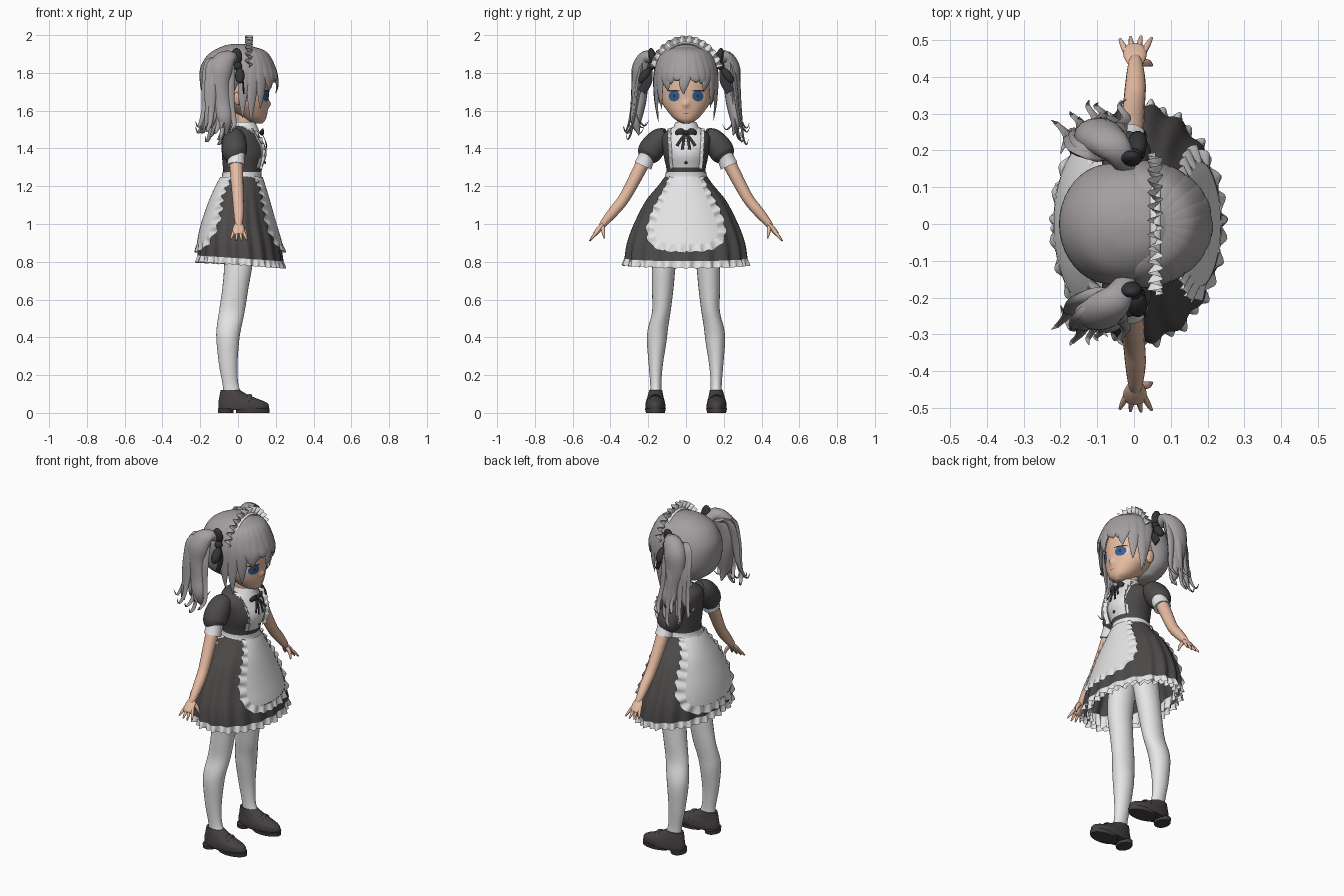
import bpy, bmesh, math, random
from math import sin, cos, pi, radians
from mathutils import Vector

random.seed(4)
cube = bpy.data.objects.get("Cube")
if cube:
    bpy.data.objects.remove(cube)


def material(name, r, g, b):
    m = bpy.data.materials.new(name)
    m.use_nodes = True
    m.diffuse_color = (r, g, b, 1)
    bsdf = next(n for n in m.node_tree.nodes if n.type == "BSDF_PRINCIPLED")
    bsdf.inputs["Base Color"].default_value = (r, g, b, 1)
    return m


SKIN = material("skin", .8, .5, .36)
HAIR = material("grey hair", .37, .345, .35)
WHITE = material("white cloth", .85, .85, .86)
DRESS = material("dark dress", .075, .068, .068)
SHOE = material("dark leather", .06, .052, .054)
RIBBON = material("black ribbon", .035, .034, .038)
BLUE = material("blue iris", .035, .12, .3)
LIP = material("lip", .42, .16, .13)
made = []


def add(name, bm, mat):
    bmesh.ops.recalc_face_normals(bm, faces=bm.faces)
    me = bpy.data.meshes.new(name)
    bm.to_mesh(me)
    bm.free()
    me.materials.append(mat)
    ob = bpy.data.objects.new(name, me)
    bpy.context.collection.objects.link(ob)
    made.append(ob)
    return ob


def grid(name, rows, mat, wrap=True, cap=True):
    bm = bmesh.new()
    vs = [[bm.verts.new(p) for p in row] for row in rows]
    n = len(rows[0])
    for a, b in zip(vs, vs[1:]):
        for j in range(n if wrap else n - 1):
            k = (j + 1) % n
            bm.faces.new((a[j], a[k], b[k], b[j]))
    if wrap and cap:
        bm.faces.new(vs[0])
        bm.faces.new(vs[-1])
    return add(name, bm, mat)


def spline(pts, k=5):
    """Smooth curve through points of any dimension."""
    p = [Vector(q) for q in pts]
    p = [p[0]] + p + [p[-1]]
    out = []
    for a, b, c, d in zip(p, p[1:], p[2:], p[3:]):
        for i in range(k):
            t = i / k
            out.append(b + (c - a) * (t / 2) + (a * 2 - b * 5 + c * 4 - d) * (t * t / 2)
                       + (b * 3 - a - c * 3 + d) * (t ** 3 / 2))
    return out + [p[-1]]


def loft(name, rings, mat, n=32, k=4, cap=True):
    """Horizontal ellipses: z, back x, front x, half width, centre y."""
    rows = []
    for z, xb, xf, w, cy in spline([tuple(r) + (0,) * (5 - len(r)) for r in rings], k):
        rows.append([((xb + xf) / 2 + (xf - xb) / 2 * cos(2 * pi * j / n),
                      cy + w * sin(2 * pi * j / n), z) for j in range(n)])
    return grid(name, rows, mat, cap=cap)


def sweep(name, pts, mat, flat=1, up=(1, 0, 0), n=10, k=5):
    """Tapered tube through x, y, z, radius."""
    path, rows = spline(pts, k), []
    for i, p in enumerate(path):
        t = (path[min(i + 1, len(path) - 1)] - path[max(i - 1, 0)]).xyz.normalized()
        a = Vector(up)
        a = (a - t * a.dot(t)).normalized()
        b = t.cross(a) * flat
        r = max(p[3], .001)
        rows.append([p.xyz + (a * cos(2 * pi * j / n) + b * sin(2 * pi * j / n)) * r for j in range(n)])
    return grid(name, rows, mat)


def ball(name, loc, size, mat, tilt=0):
    bm = bmesh.new()
    bmesh.ops.create_uvsphere(bm, u_segments=16, v_segments=10, radius=1)
    ob = add(name, bm, mat)
    ob.location, ob.scale, ob.rotation_euler = loc, size, (tilt, 0, 0)
    return ob


def ruffle(name, inner, outs, waves):
    """Wavy white strip, one wave for every eight points."""
    steps = list(zip(inner, outs, waves))
    mid = [p + o * .55 + w * sin(i * pi / 4) * .7 for i, (p, o, w) in enumerate(steps)]
    rim = [p + o * (1 + .08 * cos(i * pi / 4)) + w * sin(i * pi / 4) for i, (p, o, w) in enumerate(steps)]
    return grid(name, [inner, mid, rim], WHITE, wrap=False)


# Skirt, hem and aprons share one bell surface
BELL = spline([(1.26, -.078, .118, .105), (1.2, -.11, .137, .15), (1.12, -.145, .16, .215),
               (1, -.185, .193, .275), (.9, -.205, .222, .31), (.818, -.208, .236, .322)])


def lookup(table, z):
    for a, b in zip(table, table[1:]):
        if min(a[0], b[0]) <= z <= max(a[0], b[0]):
            return a.lerp(b, (z - a[0]) / (b[0] - a[0]))
    return table[-1]


def skirt_point(ang, row):
    z, xb, xf, w = row
    d = (1.26 - z) / .44
    f = 1 + .025 * d * cos(18 * ang)
    return Vector(((xb + xf) / 2 + (xf - xb) / 2 * f * cos(ang), w * f * sin(ang), z - .015 * d * cos(ang)))


def apron_point(y, z, front, off=.03):
    _, xb, xf, w = lookup(BELL, z)
    f = 1 + off
    s = max(-1, min(1, y / (w * f)))
    x = (xb + xf) / 2 + front * (xf - xb) / 2 * f * math.sqrt(1 - s * s) + front * .006
    return Vector((x, y, z))


turn = [2 * pi * i / 288 for i in range(289)]
grid("skirt", [[skirt_point(a, r) for a in turn[:-1]] for r in BELL], DRESS, cap=False)
radial = [Vector((cos(a), sin(a), 0)) for a in turn]
ruffle("hem_ruffle", [skirt_point(a, BELL[-1]) for a in turn],
       [r * .006 - Vector((0, 0, .036)) for r in radial], [r * .01 for r in radial])
ruffle("petticoat_ruffle", [skirt_point(a, BELL[-4]) - r * .022 for a, r in zip(turn, radial)],
       [r * -.004 - Vector((0, 0, .075)) for r in radial], [r * .009 for r in radial])

outline = [(.075, 1.25), (.09, 1.19), (.118, 1.12), (.145, 1.05), (.168, .97), (.15, .915), (.08, .895), (0, .893)]
for label, front, wide in (("front", 1, 1), ("back", -1, 1.25)):
    half = [Vector((p.x * wide, p.y)) for p in spline(outline, 12)]
    grid(label + "_apron", [[apron_point(p.x * u / 8, p.y, front) for u in range(-8, 9)] for p in half],
         WHITE, wrap=False)
    edge = half + [Vector((-p.x, p.y)) for p in half[-2::-1]]
    inner, outs, waves = [], [], []
    for i, p in enumerate(edge):
        t = (edge[min(i + 1, len(edge) - 1)] - edge[max(i - 1, 0)]).normalized()
        grow = .042 * min(1, .35 + min(i, len(edge) - 1 - i) / 52)
        q = p + Vector((t.y, -t.x)) * -grow
        base = apron_point(p.x, p.y, front, .035)
        inner.append(base)
        outs.append(apron_point(q.x, q.y, front, .045) - base)
        waves.append(Vector((front * .008, .004 if p.x > 0 else -.004, 0)))
    ruffle(label + "_apron_ruffle", inner, outs, waves)
loft("waistband", [(1.225, -.1, .132, .128), (1.25, -.086, .124, .112), (1.275, -.083, .125, .107)], WHITE, cap=False)

# Bodice with white bib
bodice = loft("bodice", [(1.25, -.076, .117, .1), (1.3, -.08, .13, .105), (1.36, -.085, .15, .118),
                         (1.41, -.087, .145, .125), (1.46, -.085, .118, .128), (1.495, -.075, .1, .1),
                         (1.52, -.04, .085, .055)], DRESS, n=64, k=5)
bodice.data.materials.append(WHITE)
for p in bodice.data.polygons:
    c = p.center
    if c.x > .03 and abs(c.y) < .078 and c.z > 1.3:
        p.material_index = 1
ball("button", (.143, 0, 1.325), (.006, .008, .008), RIBBON)
sweep("neck", [(.025, 0, 1.46, .05), (.03, 0, 1.53, .045), (.03, 0, 1.6, .05)], SKIN, n=20)
loft("collar", [(1.478, -.05, .118, .085), (1.51, -.035, .105, .068), (1.54, -.02, .09, .055)], WHITE, cap=False)

# Head with a small raised nose, and hair cap
FACE = [(1.533, .07, .128, .018), (1.555, .03, .147, .06), (1.6, -.03, .157, .1), (1.65, -.09, .16, .13),
        (1.72, -.13, .166, .138), (1.8, -.13, .155, .13), (1.88, -.09, .12, .09)]
head = loft("head", FACE, SKIN, n=72, k=7)
for v in head.data.vertices:
    if v.co.x > .1:
        v.co.x += .015 * math.exp(-(v.co.y / .016) ** 2 - ((v.co.z - 1.635) / .018) ** 2)
loft("hair_cap", [(1.595, -.11, -.02, .07), (1.64, -.165, .01, .125), (1.7, -.193, .035, .153),
                  (1.78, -.204, .09, .165), (1.84, -.195, .15, .16), (1.9, -.155, .13, .13),
                  (1.94, -.085, .08, .075), (1.953, -.03, .03, .015)], HAIR, n=40)
FACE_FINE = spline(FACE, 7)


def face_plate(name, y, z, ry, rz, lift, mat):
    def on(r, a):
        py, pz = y + ry * r * cos(a), z + rz * r * sin(a)
        _, xb, xf, w = lookup(FACE_FINE, pz)
        return ((xb + xf) / 2 + (xf - xb) / 2 * math.sqrt(max(0, 1 - (py / w) ** 2)) + lift, py, pz)
    grid(name, [[on(r, 2 * pi * j / 20) for j in range(20)] for r in (1, .66, .33, .02)], mat)


face_plate("mouth", 0, 1.586, .018, .003, .003, LIP)

# Fringe: flat tapered locks around the forehead
tips = (1.695, 1.755, 1.73, 1.69, 1.62, 1.54, 1.57)
for i in range(-6, 7):
    a = radians(14 * i)
    tip = tips[abs(i)] + random.uniform(-.015, .015)
    lean = a + random.uniform(-.1, .1)
    pts = [(.05 + .02 * cos(a), .03 * sin(a), 1.935, .018), (.02 + .128 * cos(a), .12 * sin(a), 1.902, .034),
           (.02 + .175 * cos(a), .16 * sin(a), 1.81, .036),
           (.02 + .188 * cos(lean), .163 * sin(lean), (1.78 + tip) / 2, .023),
           (.02 + .178 * cos(lean), .152 * sin(lean), tip, .001)]
    sweep("fringe_lock", pts, HAIR, flat=.3, up=(-sin(a), cos(a), 0))

# Frilled headband
arch = [radians(-74 + 148 * i / 104) for i in range(105)]
spokes = [Vector((0, sin(a), cos(a))) for a in arch]
band = [Vector((.058, .16 * s.y, 1.775 + .182 * s.z)) for s in spokes]
sweep("headband", [tuple(p) + (.014,) for p in band[::8]], WHITE, flat=.5, k=3)
ruffle("headband_frill", band, [s * .039 for s in spokes], [Vector((.022, 0, 0))] * len(band))

for side, s in (("left", 1), ("right", -1)):
    def part(name, pts, mat, **kw):
        return sweep(side + "_" + name, [(p[0], p[1] * s) + tuple(p[2:]) for p in pts], mat, **kw)

    def blob(name, loc, size, mat, tilt=0):
        return ball(side + "_" + name, (loc[0], loc[1] * s, loc[2]), size, mat, tilt * s)

    # Eye and ear
    face_plate(side + "_eye_white", s * .065, 1.676, .034, .024, .002, WHITE)
    face_plate(side + "_iris", s * .063, 1.677, .03, .028, .004, BLUE)
    face_plate(side + "_pupil", s * .063, 1.678, .007, .009, .006, RIBBON)
    face_plate(side + "_lash", s * .066, 1.705, .035, .0045, .006, RIBBON)
    blob("ear", (0, .136, 1.665), (.024, .012, .036), SKIN, -.2)

    # Pigtail: full core with loose curling strands
    part("pigtail", [(-.02, .15, 1.85, .025), (-.05, .205, 1.885, .045), (-.09, .235, 1.83, .066),
                     (-.1, .243, 1.74, .06), (-.085, .25, 1.64, .05), (-.07, .265, 1.55, .04),
                     (-.06, .25, 1.47, .004)], HAIR, flat=.75, n=16)
    for i in range(9):
        spread = i / 8
        x = -.045 - .12 * spread
        y = .24 + random.uniform(-.025, .035)
        low = random.uniform(1.42, 1.52)
        curl = random.choice((-.04, .03, .045))
        end = -.02 - .17 * spread
        part("pigtail_strand", [(-.03, .18, 1.86, .014), (x * .8 - .01, y - .02, 1.86, .026),
                                (x, y + .008, 1.74, .027), (x * .6 + end * .4, y + .02, 1.62, .018),
                                (end, y + .03 + curl * .2, low + .045, .012),
                                (end - .02, y + .025 + curl, low, .007),
                                (end - .035 * spread, y + .02 + curl * 1.5, low + .03, .001)], HAIR, flat=.5, n=8)

    # Hair bow
    blob("hair_bow_knot", (0, .185, 1.835), (.022, .02, .022), RIBBON)
    blob("hair_bow_upper_loop", (-.008, .178, 1.885), (.03, .02, .048), RIBBON, -.2)
    blob("hair_bow_lower_loop", (.01, .22, 1.785), (.026, .024, .047), RIBBON, .6)
    part("hair_bow_tail", [(.01, .19, 1.83, .01), (.025, .2, 1.76, .022), (.03, .235, 1.7, .024)],
         RIBBON, flat=.2, up=(0, 1, 0))

    # Neck bow and bib ruffle
    part("neck_bow_loop", [(.122, 0, 1.48, .008), (.13, .03, 1.49, .017), (.12, .055, 1.48, .01)],
         RIBBON, flat=.45, up=(0, 0, 1))
    for reach, drop in ((.02, 1.395), (.048, 1.415)):
        part("neck_bow_tail", [(.125, .004, 1.48, .006), (.143, reach * .6, 1.445, .007), (.153, reach, drop, .008)],
             RIBBON, flat=.3, up=(0, 1, 0))
    edge = spline([(.112, s * .068, 1.29), (.128, s * .074, 1.36), (.125, s * .076, 1.41),
                   (.105, s * .08, 1.46), (.07, s * .078, 1.505)], 12)
    ruffle(side + "_bib_ruffle", edge, [Vector((.014, s * .018, 0))] * len(edge),
           [Vector((.004, 0, .007))] * len(edge))

    # Puff sleeve, cuff and arm
    part("puff_sleeve", [(-.01, .1, 1.465, .045), (-.018, .135, 1.448, .061), (-.02, .172, 1.41, .067),
                         (-.017, .197, 1.37, .064), (-.01, .212, 1.345, .045)], DRESS, n=24)
    part("cuff", [(-.01, .2, 1.37, .047), (-.01, .213, 1.342, .045), (-.01, .228, 1.308, .048)], WHITE, n=24, k=3)
    part("arm", [(-.01, .2, 1.38, .038), (-.008, .25, 1.28, .035), (0, .325, 1.14, .03), (.004, .38, 1.07, .028),
                 (.004, .435, 1.005, .02), (.004, .455, .977, .011)], SKIN, n=16)
    part("palm", [(.004, .43, 1.011, .017), (.003, .455, .98, .031), (.002, .477, .952, .03),
                  (.002, .485, .943, .02)], SKIN, flat=.45, n=14)
    for i, reach in enumerate((.82, .96, 1, .9)):
        x = -.024 + .018 * i
        part("finger", [(x * .9, .468, .962, .009), (x * 1.25, .468 + .022 * reach, .962 - .026 * reach, .008),
                        (x * 1.6, .468 + .042 * reach, .962 - .052 * reach, .004)], SKIN, n=8)
    part("thumb", [(.018, .44, .985, .011), (.037, .438, .96, .01), (.048, .432, .925, .004)], SKIN, n=8)

    # Stockinged leg
    loft(side + "_leg", [(1.02, -.08, .09, .07, s * .075), (.8, -.073, .078, .063, s * .114),
                         (.66, -.083, .055, .057, s * .123), (.54, -.1, .036, .049, s * .13),
                         (.45, -.113, .017, .053, s * .148), (.38, -.114, .006, .052, s * .155),
                         (.25, -.1, -.003, .037, s * .16), (.14, -.08, .004, .029, s * .16),
                         (.07, -.08, .04, .034, s * .16)], WHITE, n=24)
    # Loafer with split sole
    loft(side + "_shoe", [(.016, -.1, .158, .05, s * .162), (.03, -.104, .165, .053, s * .162),
                          (.055, -.104, .152, .051, s * .162), (.076, -.1, .1, .045, s * .162),
                          (.1, -.096, .045, .039, s * .161), (.12, -.092, .012, .034, s * .16)], SHOE, k=3)
    for label, back, tip in (("heel", -.106, -.025), ("sole", -.01, .166)):
        loft(side + "_" + label, [(0, back, tip, .05, s * .162), (.022, back, tip, .055, s * .162)], SHOE, k=1)
    part("shoe_strap", [(.055, .118, .06, .012), (.06, .145, .09, .014), (.06, .18, .09, .014),
                        (.055, .206, .06, .012)], SHOE, flat=.4)

ball("neck_bow_knot", (.126, 0, 1.482), (.012, .013, .013), RIBBON)
ball("underwear", (.005, 0, 1.03), (.1, .135, .1), WHITE)

bpy.ops.object.select_all(action="DESELECT")
for ob in made:
    ob.select_set(True)
bpy.context.view_layer.objects.active = made[0]
bpy.ops.object.shade_smooth_by_angle(angle=radians(55))
